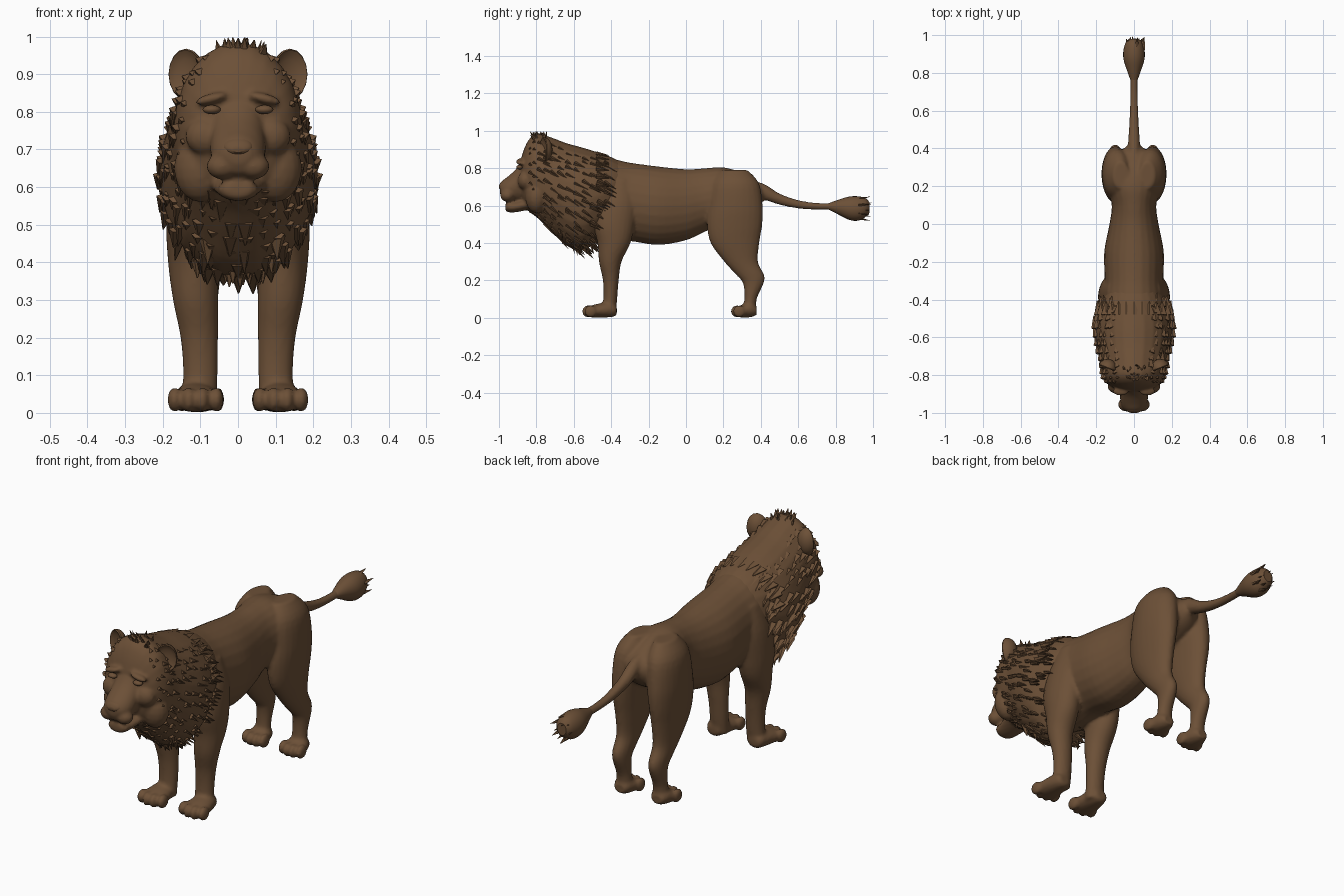
import bpy, bmesh, math, random
from mathutils import Vector, Matrix

random.seed(4)
if "Cube" in bpy.data.objects:
    bpy.data.objects.remove(bpy.data.objects["Cube"], do_unlink=True)

fur = bpy.data.materials.new("brown fur")
FUR = (0.15, 0.08, 0.038, 1)
fur.diffuse_color = FUR
fur.use_nodes = True
fur.node_tree.nodes["Principled BSDF"].inputs["Base Color"].default_value = FUR


def smooth_rows(rows, steps=4):
    """Catmull-Rom interpolation through rows of numbers."""
    out = []
    for i in range(len(rows) - 1):
        p0, p1 = rows[max(i - 1, 0)], rows[i]
        p2, p3 = rows[i + 1], rows[min(i + 2, len(rows) - 1)]
        for s in range(steps):
            t = s / steps
            out.append([b + t / 2 * (c - a + t * (2 * a - 5 * b + 4 * c - d + t * (3 * (b - c) + d - a)))
                        for a, b, c, d in zip(p0, p1, p2, p3)])
    return out + [list(rows[-1])]


def skin(bm, rings):
    loops = [[bm.verts.new(p) for p in ring] for ring in rings]
    n = len(loops[0])
    for a, b in zip(loops, loops[1:]):
        for i in range(n):
            j = (i + 1) % n
            bm.faces.new((a[i], a[j], b[j], b[i]))
    bm.faces.new(loops[0][::-1])
    bm.faces.new(loops[-1])


def circle(n=24):
    return [(math.cos(math.tau * i / n), math.sin(math.tau * i / n)) for i in range(n)]


def loft_y(bm, rows, x=0):
    """Rows of (y, bottom, top, half width)."""
    skin(bm, [[(x + w * c, y, (lo + hi) / 2 + (hi - lo) / 2 * s) for c, s in circle()]
              for y, lo, hi, w in smooth_rows(rows)])


def loft_z(bm, rows, side):
    """Rows of (x, y, z, half width, half depth)."""
    skin(bm, [[(side * (x + a * c), y + b * s, z) for c, s in circle()]
              for x, y, z, a, b in smooth_rows(rows)])


def ball(bm, centre, size, tilt=None):
    m = Matrix.Translation(centre) @ (tilt or Matrix()).to_4x4() @ Matrix.Diagonal((*size, 1))
    return bmesh.ops.create_uvsphere(bm, u_segments=16, v_segments=10, radius=1, matrix=m)["verts"]


def lock(bm, root, direction, length, width):
    """One flattened pointed lock of hair."""
    q = Vector(direction).to_track_quat("Z", "Y")
    m = Matrix.Translation(root) @ q.to_matrix().to_4x4() @ Matrix.Diagonal((1, 0.45, 1, 1)) \
        @ Matrix.Translation((0, 0, length / 2))
    bmesh.ops.create_cone(bm, cap_ends=True, segments=5, radius1=width, radius2=width * 0.08,
                          depth=length, matrix=m)


def finish(name, bm, voxel=0, passes=2):
    bmesh.ops.recalc_face_normals(bm, faces=bm.faces)
    me = bpy.data.meshes.new(name)
    bm.to_mesh(me)
    bm.free()
    me.materials.append(fur)
    ob = bpy.data.objects.new(name, me)
    bpy.context.collection.objects.link(ob)
    if voxel:
        r = ob.modifiers.new("blend", "REMESH")
        r.mode, r.voxel_size, r.use_smooth_shade = "VOXEL", voxel, True
        s = ob.modifiers.new("soften", "SMOOTH")
        s.factor, s.iterations = 0.5, passes
    else:
        bpy.ops.object.select_all(action="DESELECT")
        ob.select_set(True)
        bpy.context.view_layer.objects.active = ob
        bpy.ops.object.shade_smooth_by_angle(angle=math.radians(35))
    return ob


# Torso, with shoulders, waist and rump
bm = bmesh.new()
loft_y(bm, [(-.58, .46, .8, .1), (-.5, .4, .84, .15), (-.4, .4, .85, .165), (-.3, .41, .83, .155),
            (-.15, .39, .81, .158), (0, .415, .795, .13), (.1, .46, .8, .118), (.2, .5, .805, .14),
            (.3, .54, .775, .13), (.37, .58, .73, .09), (.41, .62, .7, .04)])

# Legs and paws
for side in (1, -1):
    loft_z(bm, [(.09, -.36, .74, .05, .07), (.105, -.37, .62, .072, .11), (.118, -.385, .5, .072, .11),
                (.118, -.385, .4, .068, .088), (.113, -.405, .3, .06, .06), (.103, -.402, .2, .05, .042),
                (.1, -.405, .1, .046, .037), (.105, -.415, .02, .05, .04)], side)
    loft_z(bm, [(.07, .26, .79, .04, .07), (.086, .265, .72, .074, .125), (.096, .265, .6, .076, .145),
                (.1, .26, .5, .068, .148), (.1, .262, .4, .058, .13), (.1, .295, .3, .046, .09),
                (.1, .343, .23, .04, .075), (.1, .36, .185, .037, .055), (.1, .345, .1, .036, .033),
                (.1, .335, .02, .042, .04)], side)
    for x, heel, toe, half in ((.113, -.37, -.545, .066), (.102, .378, .25, .058)):
        loft_y(bm, [(heel, .015, .06, .03), (heel - .03, .004, .085, .046),
                    (toe + .05, .002, .07, half), (toe + .015, .008, .05, half * .85)], side * x)
        for k in (-1.5, -.5, .5, 1.5):
            back = .012 * (abs(k) - .5)
            ball(bm, (side * x + k * half * .56, toe + .023 + back, .035), (half * .29, .034, .033))

# Tail
loft_y(bm, [(.34, .64, .74, .035), (.42, .63, .715, .032), (.5, .605, .665, .027), (.6, .585, .63, .022),
            (.7, .578, .615, .019), (.8, .578, .615, .019)])
finish("body", bm, .009)

# Tail tuft with a ragged tip
bm = bmesh.new()
loft_y(bm, [(.76, .58, .612, .018), (.81, .555, .63, .036), (.87, .525, .648, .055),
            (.92, .52, .65, .056), (.96, .54, .64, .044), (.98, .56, .62, .025)])
for i in range(14):
    a = i * 2.4
    r = .3 + .6 * (i % 3) / 2
    lock(bm, (.05 * r * math.cos(a), .925, .585 + .06 * r * math.sin(a)),
         (.2 * math.cos(a), 1, .2 * math.sin(a)), random.uniform(.055, .07), .018)
finish("tail_tuft", bm)

# Head and the mane mass behind it
MANE = [(-.885, .66, .84, .06), (-.865, .6, .905, .115), (-.835, .565, .96, .148), (-.79, .53, .985, .168),
        (-.72, .46, .965, .178), (-.64, .39, .935, .198), (-.55, .36, .91, .208), (-.47, .42, .885, .193),
        (-.4, .49, .86, .165), (-.34, .54, .83, .13)]
bm = bmesh.new()
loft_y(bm, MANE)
# Muzzle, chin, cheeks, brows
loft_y(bm, [(-.995, .665, .715, .032), (-.98, .635, .735, .055), (-.95, .625, .758, .07),
            (-.91, .62, .795, .074), (-.87, .62, .85, .07), (-.82, .64, .9, .07)])
loft_y(bm, [(-.965, .575, .61, .03), (-.95, .565, .622, .05), (-.91, .565, .625, .058), (-.83, .58, .65, .08)])
for side in (1, -1):
    ball(bm, (side * .042, -.955, .655), (.042, .038, .034))
    ball(bm, (side * .07, -.885, .835), (.045, .024, .014), Matrix.Rotation(side * .25, 3, "Y"))
    ball(bm, (side * .085, -.86, .735), (.055, .04, .05))
    ball(bm, (side * .1, -.8, .65), (.07, .06, .09))
finish("head", bm, .008)

# Nose and eyes
bm = bmesh.new()
loft_y(bm, [(-1, .692, .708, .016), (-.99, .685, .724, .036), (-.965, .68, .74, .045), (-.94, .69, .74, .04)])
finish("nose", bm)
for side, label in ((1, "left"), (-1, "right")):
    bm = bmesh.new()
    ball(bm, (side * .07, -.889, .806), (.024, .018, .012))
    finish(label + "_eye", bm)

    # Rounded ear, hollowed on its front face
    bm = bmesh.new()
    front = Vector((side * .35, -.9, 0)).normalized()
    centre = Vector((side * .138, -.76, .9))
    tilt = front.to_track_quat("Z", "Y").to_matrix()
    for v in ball(bm, centre, (.05, .068, .045), tilt):
        d = v.co - centre
        if d.dot(front) > .012:
            v.co -= front * (d.dot(front) * 1.5 - .012)
    finish(label + "_ear", bm)

# Mane locks, swept back and down over the mass
bm = bmesh.new()
for y, lo, hi, w in smooth_rows(MANE, 2)[4:-3]:
    count = 13 if y > -.76 else 9
    for i in range(count):
        a = math.pi * (-.5 + (i + random.random()) / count * .85)
        for side in (1, -1):
            out = Vector((side * math.cos(a), 0, math.sin(a)))
            root = Vector((side * w * math.cos(a), y, (lo + hi) / 2 + (hi - lo) / 2 * math.sin(a))) - out * .008
            sweep = out * .16 + Vector((0, random.uniform(.5, .9), -.45))
            lock(bm, root, sweep, random.uniform(.05, .085), random.uniform(.018, .028))

# Beard under the chest and collar ridge over the shoulders
for i in range(22):
    x = random.uniform(-.12, .12)
    y = random.uniform(-.68, -.5)
    lock(bm, (x, y, .4 + abs(x) * .35 + abs(y + .56) * .3), (x * .4, .25, -1), random.uniform(.06, .085), .026)
for i in range(13):
    a = math.pi * (.08 + .84 * i / 12)
    lock(bm, (.19 * math.cos(a), -.48, .655 + .222 * math.sin(a)), (.05 * math.cos(a), 1, -.12), .07, .03)

# Short crest between the ears
for i in range(20):
    x = random.uniform(-.075, .075)
    lock(bm, (x, random.uniform(-.83, -.75), .967 - x * x * 2.5), (x * 4, random.uniform(-.7, .2), .8), .032, .014)
finish("mane_locks", bm)
